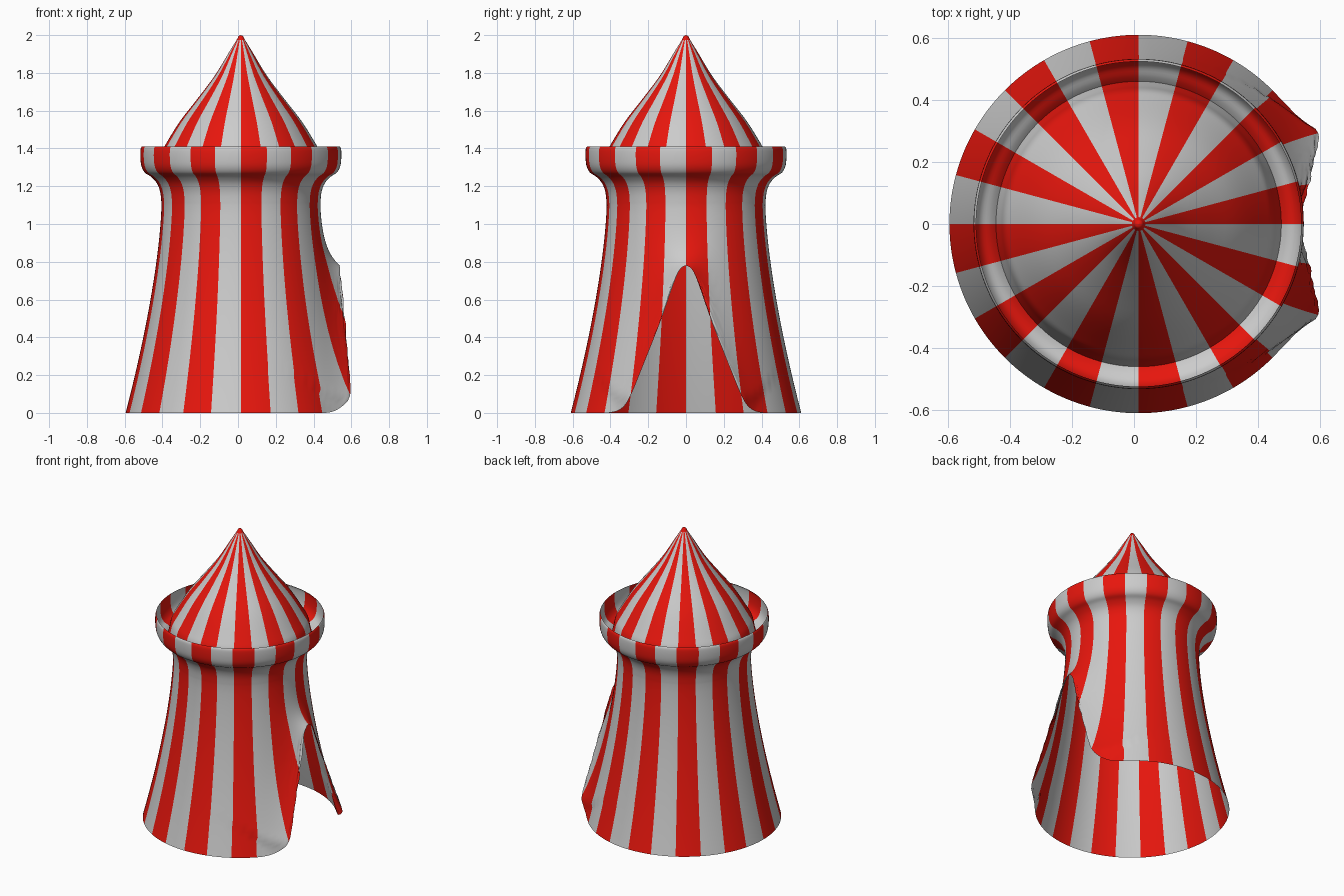
import bpy, bmesh, math

if "Cube" in bpy.data.objects:
    bpy.data.objects.remove(bpy.data.objects["Cube"])

CX = 0.015          # tent axis
COLS = 288          # 12 columns per stripe, 24 stripes


def material(name, colour):
    m = bpy.data.materials.new(name)
    m.diffuse_color = (*colour, 1)
    m.use_nodes = True
    m.node_tree.nodes["Principled BSDF"].inputs["Base Color"].default_value = m.diffuse_color
    return m


RED = material("red_cloth", (0.8, 0.008, 0.004))
PALE = material("pale_cloth", (0.6, 0.6, 0.6))


def spline(points, steps=5):
    """Catmull-Rom through 2D points."""
    p = [points[0]] + points + [points[-1]]
    out = []
    for a, b, c, d in zip(p, p[1:], p[2:], p[3:]):
        for k in range(steps):
            t = k / steps
            out.append(tuple(0.5 * (2 * b[i] + (c[i] - a[i]) * t
                       + (2 * a[i] - 5 * b[i] + 4 * c[i] - d[i]) * t * t
                       + (3 * b[i] - a[i] - 3 * c[i] + d[i]) * t ** 3) for i in (0, 1)))
    return out + [points[-1]]


# Doorway outline as (distance from centre line, height)
DOOR = spline([(0, .78), (.03, .762), (.06, .70), (.13, .5), (.19, .345), (.24, .22),
               (.285, .11), (.32, .045), (.36, .012), (.41, 0)], 6)


def wall_radius(z):
    return 0.42 + 0.19 * max(0, (1.1 - z) / 1.1) ** 1.5


def door_height(y):
    for (y0, z0), (y1, z1) in zip(DOOR, DOOR[1:]):
        if y0 <= y <= y1:
            return max(0, z0 + (z1 - z0) * (y - y0) / max(y1 - y0, 1e-6))
    return 0


def bottom_height(a):
    if math.cos(a) <= 0:
        return 0
    z = 0
    for _ in range(25):
        z = door_height(abs(wall_radius(z) * math.sin(a)))
    return z


def bulge(y, z):
    """Outward pull of the cloth near the doorway edge."""
    d, edge_z = min((math.hypot(abs(y) - p, z - q), q) for p, q in DOOR)
    return 0.075 * min(1, edge_z / 0.08) * math.exp(-d / 0.075)


def striped_sheet(name, columns, is_red):
    """Closed ring of point columns joined into one striped cloth."""
    bm = bmesh.new()
    grid = [[bm.verts.new(p) for p in col] for col in columns]
    for i in range(COLS):
        a, b = grid[i], grid[(i + 1) % COLS]
        for j in range(len(a) - 1):
            f = bm.faces.new((a[j], b[j], b[j + 1], a[j + 1]))
            f.smooth = True
            f.material_index = 0 if is_red(i, j) else 1
    bmesh.ops.remove_doubles(bm, verts=bm.verts, dist=1e-5)
    me = bpy.data.meshes.new(name)
    bm.to_mesh(me)
    bm.free()
    me.materials.append(RED)
    me.materials.append(PALE)
    ob = bpy.data.objects.new(name, me)
    bpy.context.collection.objects.link(ob)
    return ob


def stripe(i, j):
    return (i // 12) % 2 == 0


angles = [2 * math.pi * i / COLS for i in range(COLS)]

# Wall with doorway and flared rim
rim = spline([(.42, 1.1), (.426, 1.165), (.444, 1.215), (.475, 1.25), (.508, 1.272),
              (.526, 1.305), (.532, 1.35), (.531, 1.395), (.524, 1.41)], 4)
ROWS = 28
wall = []
for a in angles:
    zb = bottom_height(a)
    col = []
    for k in range(ROWS):
        z = zb + (1.1 - zb) * (k / ROWS) ** 1.4
        r = wall_radius(z)
        x, y = r * math.cos(a), r * math.sin(a)
        if x > 0:
            x += bulge(y, z)
        col.append((CX + x, y, z))
    fade = bulge(wall_radius(1.1) * math.sin(a), 1.1) if math.cos(a) > 0 else 0
    for n, (r, z) in enumerate(rim):
        col.append((CX + r * math.cos(a) + fade * max(0, 1 - n / 6), r * math.sin(a), z))
    wall.append(col)
striped_sheet("tent_wall", wall, stripe)

# Pointed roof rising from inside the rim
roof_profile = spline([(.46, 1.24), (.445, 1.30), (.432, 1.36), (.405, 1.41), (.325, 1.54),
                       (.232, 1.66), (.138, 1.785), (.062, 1.91), (.022, 1.975),
                       (.012, 1.994), (0, 2.0)], 4)
tip = next(j for j, p in enumerate(roof_profile) if p[0] < .0225)
roof = [[(CX + r * math.cos(a), r * math.sin(a), z) for r, z in roof_profile] for a in angles]
striped_sheet("tent_roof", roof, lambda i, j: j >= tip or stripe(i, j))
